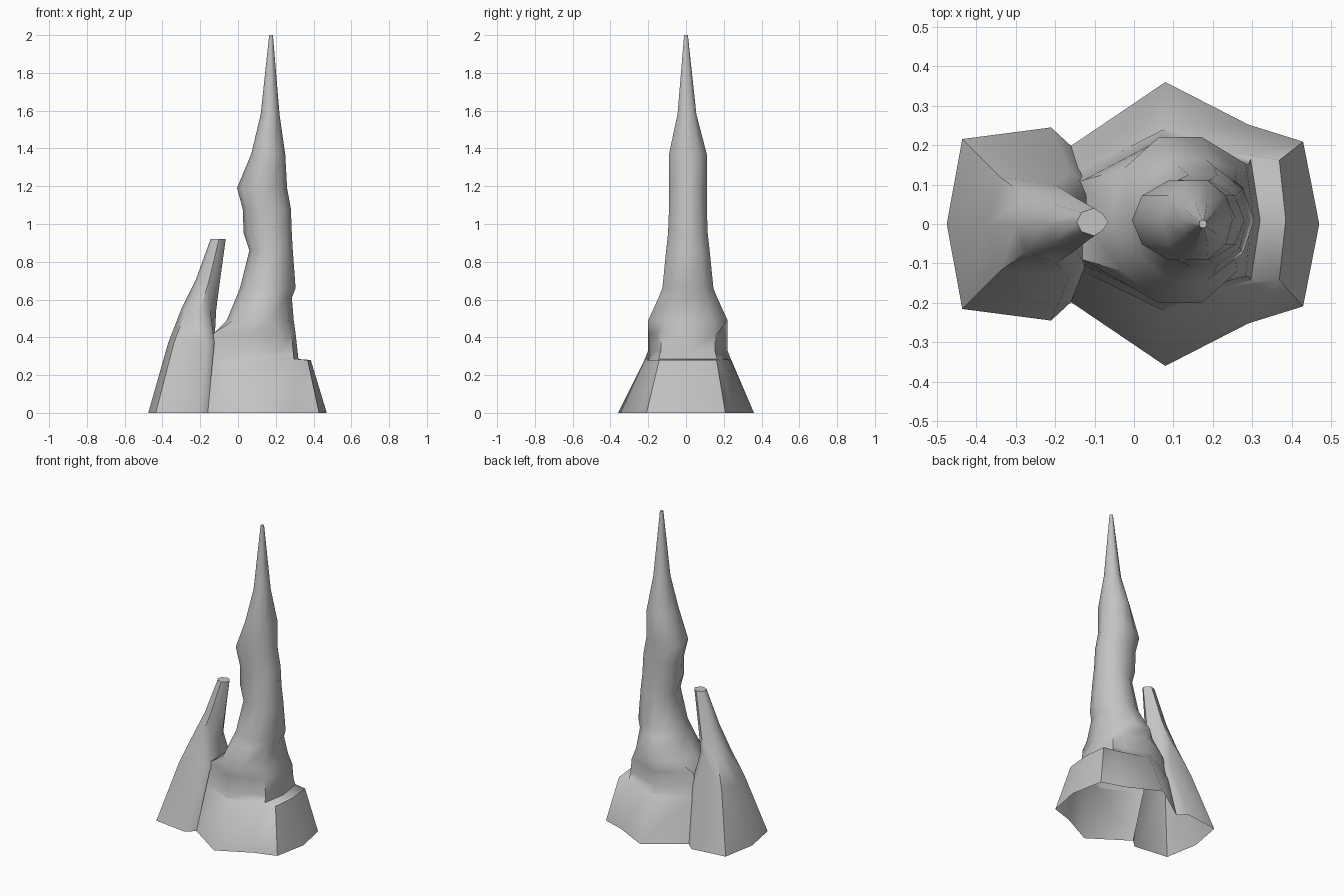
import bpy, bmesh, math

cube = bpy.data.objects.get("Cube")
if cube:
    bpy.data.objects.remove(cube)

stone = bpy.data.materials.new("grey_stone")
stone.use_nodes = True
GREY = (0.55, 0.55, 0.55, 1)
stone.diffuse_color = GREY
stone.node_tree.nodes["Principled BSDF"].inputs["Base Color"].default_value = GREY


def mirrored(half):
    """Close a half outline (running along +y) into a full ring."""
    return half + [(u, -v) for u, v in half[-2:0:-1]]


def loft(name, rings, gap, gap_top):
    """Skin rings of (outline, z, x min, x max, y half, y centre).
    Wall strips listed in gap are left open below gap_top."""
    bm = bmesh.new()
    loops = []
    for outline, z, x0, x1, hy, cy in rings:
        cx, hx = (x0 + x1) / 2, (x1 - x0) / 2
        loops.append([bm.verts.new((cx + u * hx, cy + v * hy, z)) for u, v in outline])
    n = len(loops[0])
    for (lower, upper), ring in zip(zip(loops, loops[1:]), rings):
        for i in range(n):
            if i in gap and ring[1] < gap_top:
                continue
            j = (i + 1) % n
            bm.faces.new((lower[i], lower[j], upper[j], upper[i]))
    bm.faces.new(loops[-1])
    bmesh.ops.recalc_face_normals(bm, faces=bm.faces)
    mesh = bpy.data.meshes.new(name)
    bm.to_mesh(mesh)
    bm.free()
    mesh.materials.append(stone)
    obj = bpy.data.objects.new(name, mesh)
    bpy.context.collection.objects.link(obj)
    bpy.ops.object.select_all(action='DESELECT')
    obj.select_set(True)
    bpy.context.view_layer.objects.active = obj
    bpy.ops.object.shade_smooth_by_angle(angle=math.radians(55))


# Main spire: flared foot, shoulder ledge on the left side, knobbly shaft
foot = mirrored([(1, 0), (.87, .58), (.43, .7), (-.24, 1), (-1, .55), (-1, 0)])
ledge = mirrored([(1, 0), (.94, .66), (.66, .72), (-.12, 1), (-1, .5), (-1, 0)])
waist = mirrored([(1, 0), (.9, .68), (.6, .76), (-.04, 1), (-1, .48), (-1, 0)])
shaft = mirrored([(math.cos(i * math.pi / 5), math.sin(i * math.pi / 5) / .95)
                  for i in range(5)] + [(-1, 0)])
loft("main_spire", [
    (foot, 0, -.16, .47, .36, 0),
    (ledge, .28, -.16, .385, .23, .01),
    (waist, .285, -.16, .32, .228, .01),
    (waist, .33, -.155, .315, .21, .01),
    (waist, .42, -.13, .305, .21, .01),
    (shaft, .49, -.06, .295, .21, .01),
    (shaft, .61, -.01, .285, .155, .01),
    (shaft, .66, .01, .305, .135, .01),
    (shaft, .86, .06, .29, .115, .01),
    (shaft, .95, .03, .285, .105, .01),
    (shaft, 1.08, .025, .28, .1, .01),
    (shaft, 1.19, -.005, .26, .1, .01),
    (shaft, 1.37, .07, .25, .1, .01),
    (shaft, 1.58, .12, .22, .05, .005),
    (shaft, 2, .165, .185, .01, 0),
], gap=(4, 5), gap_top=.32)

# Side spire: leaning horn, open where it merges into the main spire
flare = mirrored([(-1, 0), (-.75, .88), (.68, 1), (1, .81), (1, 0)])
horn = mirrored([(-1, 0), (-.7, .7), (.1, 1), (.65, .6), (1, 0)])
loft("side_spire", [
    (flare, 0, -.475, -.16, .245, 0),
    (flare, .37, -.37, -.125, .135, 0),
    (horn, .55, -.3, -.115, .1, 0),
    (horn, .7, -.225, -.095, .07, 0),
    (horn, .92, -.145, -.065, .035, .005),
], gap=(3, 4), gap_top=.3)
